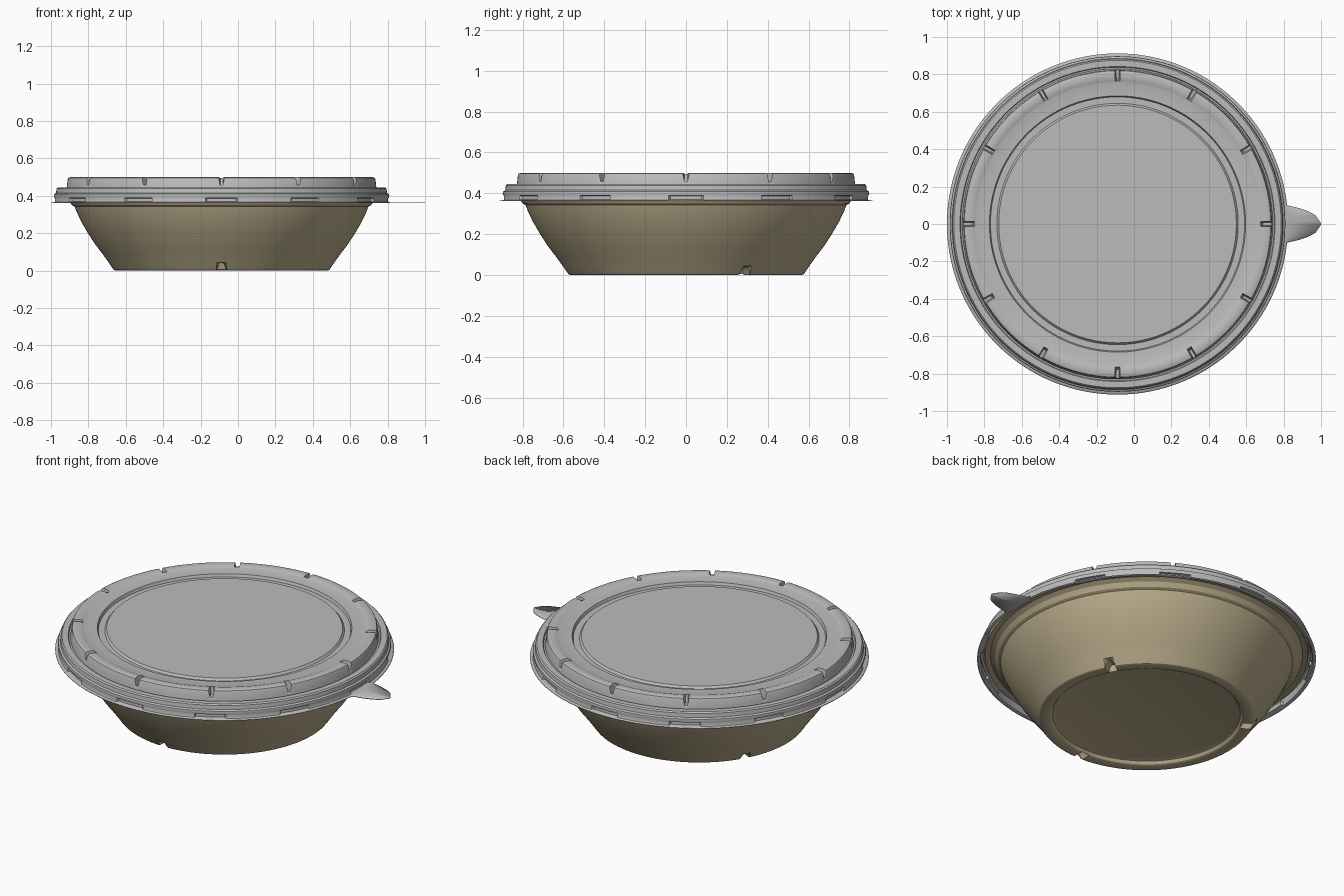
import bpy
import bmesh
from math import radians, degrees, cos, sin, sqrt

if "Cube" in bpy.data.objects:
    bpy.data.objects.remove(bpy.data.objects["Cube"], do_unlink=True)

CENTRE_X = -0.088
FLANGE_R = 0.912
STEPS = 720


def material(name, colour):
    mat = bpy.data.materials.new(name)
    mat.use_nodes = True
    mat.diffuse_color = colour
    node = mat.node_tree.nodes["Principled BSDF"]
    node.inputs["Base Color"].default_value = colour
    node.inputs["Roughness"].default_value = 0.6
    return mat


def off_angle(a, spacing, start=0):
    """Signed degrees to the nearest repeated feature."""
    return (a - start + spacing / 2) % spacing - spacing / 2


def lathe(name, profile, shape, mat, steps):
    """Spin (radius, height) points; shape() adjusts each point by angle."""
    bm = bmesh.new()
    rings = []
    for r, z in profile:
        if r == 0:
            rings.append([bm.verts.new((CENTRE_X, 0, z))] * steps)
            continue
        ring = []
        for j in range(steps):
            a = 360 * j / steps
            rr, zz = shape(r, z, a)
            ring.append(bm.verts.new((CENTRE_X + rr * cos(radians(a)),
                                      rr * sin(radians(a)), zz)))
        rings.append(ring)
    for low, high in zip(rings, rings[1:]):
        for j in range(steps):
            k = (j + 1) % steps
            corners = dict.fromkeys((low[j], low[k], high[k], high[j]))
            bm.faces.new(list(corners))
    mesh = bpy.data.meshes.new(name)
    bm.to_mesh(mesh)
    bm.free()
    mesh.materials.append(mat)
    obj = bpy.data.objects.new(name, mesh)
    bpy.context.collection.objects.link(obj)
    bpy.ops.object.select_all(action="DESELECT")
    obj.select_set(True)
    bpy.context.view_layer.objects.active = obj
    bpy.ops.object.shade_smooth_by_angle(angle=radians(28))
    return obj


def bowl_shape(r, z, a):
    # three small arched vents in the foot
    d = abs(off_angle(a, 120, 30))
    if d < 2.6 and 0.52 < r < 0.61 and z < 0.045:
        z = max(z, 0.042 * sqrt(1 - (d / 2.6) ** 2))
    return r, z


def tab_radius(a):
    # flange outline with a rounded pointed tab on the +x side
    t = abs(radians(off_angle(a, 360)))
    if t > radians(35):
        return FLANGE_R
    side = 0.894 / cos(radians(35) - t)
    return max(FLANGE_R, min(side, 1.088 - 15 * t * t))


def lid_shape(r, z, a):
    d = abs(off_angle(a, 30))
    if r == FLANGE_R:
        return tab_radius(a), z
    # grip slots just above the flange
    if d <= 5 and 0.368 < z < 0.388:
        return r - 0.012, z
    # notches across the raised rim
    if d <= 0.5 and 0.775 < r < 0.826 and z > 0.46:
        return r, 0.457
    return r, z


tan = material("tan_fibre", (0.49, 0.415, 0.26, 1))
grey = material("lid_grey", (0.5, 0.5, 0.5, 1))

# Bowl: recessed base, foot, curved wall, rolled rim, inside
bowl_profile = [
    (0, 0.025), (0.49, 0.025), (0.505, 0.02), (0.515, 0.005), (0.525, 0),
    (0.565, 0), (0.576, 0.004), (0.583, 0.013), (0.603, 0.043),
    (0.633, 0.085), (0.675, 0.14), (0.714, 0.2), (0.749, 0.26),
    (0.775, 0.315), (0.785, 0.342), (0.8, 0.35), (0.815, 0.375),
    (0.84, 0.39), (0.87, 0.385), (0.874, 0.4), (0.86, 0.418),
    (0.825, 0.42), (0.79, 0.395), (0.755, 0.315), (0.694, 0.2),
    (0.613, 0.085), (0.56, 0.045), (0, 0.045),
]
lathe("bowl", bowl_profile, bowl_shape, tan, STEPS)

# Lid: flange with tab, snap band, ledge, raised rim, groove, centre panel
lid_profile = [
    (FLANGE_R, 0.365), (0.9, 0.365), (0.896, 0.367), (0.895, 0.369),
    (0.894, 0.387), (0.894, 0.389), (0.897, 0.4), (0.895, 0.409),
    (0.885, 0.415), (0.882, 0.438), (0.875, 0.445), (0.842, 0.445),
    (0.838, 0.436), (0.83, 0.436), (0.827, 0.45), (0.823, 0.488),
    (0.819, 0.496), (0.81, 0.5), (0.778, 0.5), (0.765, 0.495),
    (0.755, 0.492), (0.685, 0.49), (0.679, 0.474), (0.645, 0.474),
    (0.635, 0.486), (0, 0.486),
]
lid = lathe("lid", lid_profile, lid_shape, grey, STEPS)
shell = lid.modifiers.new("Thickness", "SOLIDIFY")
shell.thickness = 0.004
shell.offset = -1
